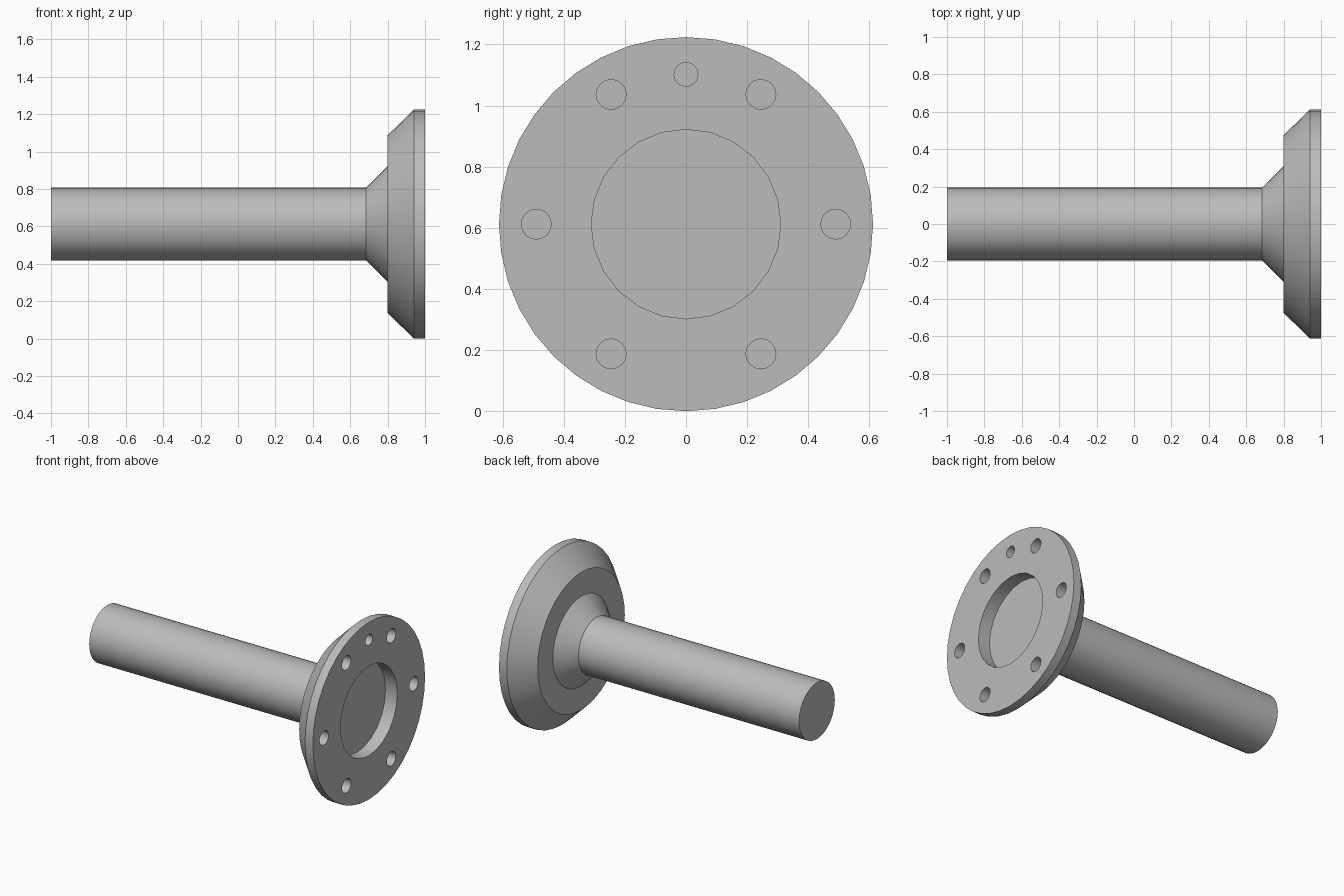
import bpy
import bmesh
from math import cos, sin, pi, radians

cube = bpy.data.objects.get("Cube")
if cube:
    bpy.data.objects.remove(cube, do_unlink=True)

AXIS_Z = 0.612      # height of the shaft axis
FACE_X = 1.0        # mounting face of the flange

steel = bpy.data.materials.new("grey steel")
steel.use_nodes = True
GREY = (0.5, 0.5, 0.5, 1)
steel.diffuse_color = GREY
steel.node_tree.nodes["Principled BSDF"].inputs["Base Color"].default_value = GREY


def turned(name, profile, sides, y=0.0, z=AXIS_Z):
    """Closed solid turned about an axis along x, from (x, radius) pairs."""
    bm = bmesh.new()
    rings = []
    for x, r in profile:
        angles = [2 * pi * i / sides for i in range(sides)]
        rings.append([bm.verts.new((x, y + r * sin(a), z + r * cos(a))) for a in angles])
    for a, b in zip(rings, rings[1:]):
        for i in range(sides):
            j = (i + 1) % sides
            bm.faces.new((a[i], a[j], b[j], b[i]))
    bm.faces.new(rings[0])
    bm.faces.new(rings[-1])
    bmesh.ops.recalc_face_normals(bm, faces=bm.faces)
    mesh = bpy.data.meshes.new(name)
    bm.to_mesh(mesh)
    bm.free()
    mesh.materials.append(steel)
    obj = bpy.data.objects.new(name, mesh)
    bpy.context.collection.objects.link(obj)
    return obj


def drill(body, radius, depth, sides, y=0.0, z=AXIS_Z):
    """Sink a flat-bottomed round hole into the mounting face."""
    profile = [(FACE_X - depth, radius), (FACE_X + 0.1, radius)]
    cutter = turned("hole_cutter", profile, sides, y, z)
    cutter.hide_render = True
    mod = body.modifiers.new("hole", 'BOOLEAN')
    mod.operation = 'DIFFERENCE'
    mod.solver = 'EXACT'
    mod.object = cutter
    bpy.ops.object.modifier_apply(modifier=mod.name)
    bpy.data.objects.remove(cutter, do_unlink=True)


# Shaft, conical hub, flat shoulder, chamfer and rim in one turned profile
body = turned("flanged_shaft", [
    (-1.0, 0.195), (0.685, 0.195), (0.8, 0.31),
    (0.8, 0.475), (0.94, 0.612), (FACE_X, 0.612)], 40)
bpy.ops.object.select_all(action='DESELECT')
bpy.context.view_layer.objects.active = body
body.select_set(True)

# Central pocket
drill(body, 0.31, 0.09, 24)

# Ring of six bolt holes, and a smaller locating hole at the top
PITCH = 0.49
for k in range(6):
    a = radians(30 + 60 * k)
    drill(body, 0.049, 0.065, 16, PITCH * sin(a), AXIS_Z + PITCH * cos(a))
drill(body, 0.039, 0.065, 16, 0.0, AXIS_Z + PITCH)

bpy.ops.object.shade_smooth_by_angle(angle=radians(30))
